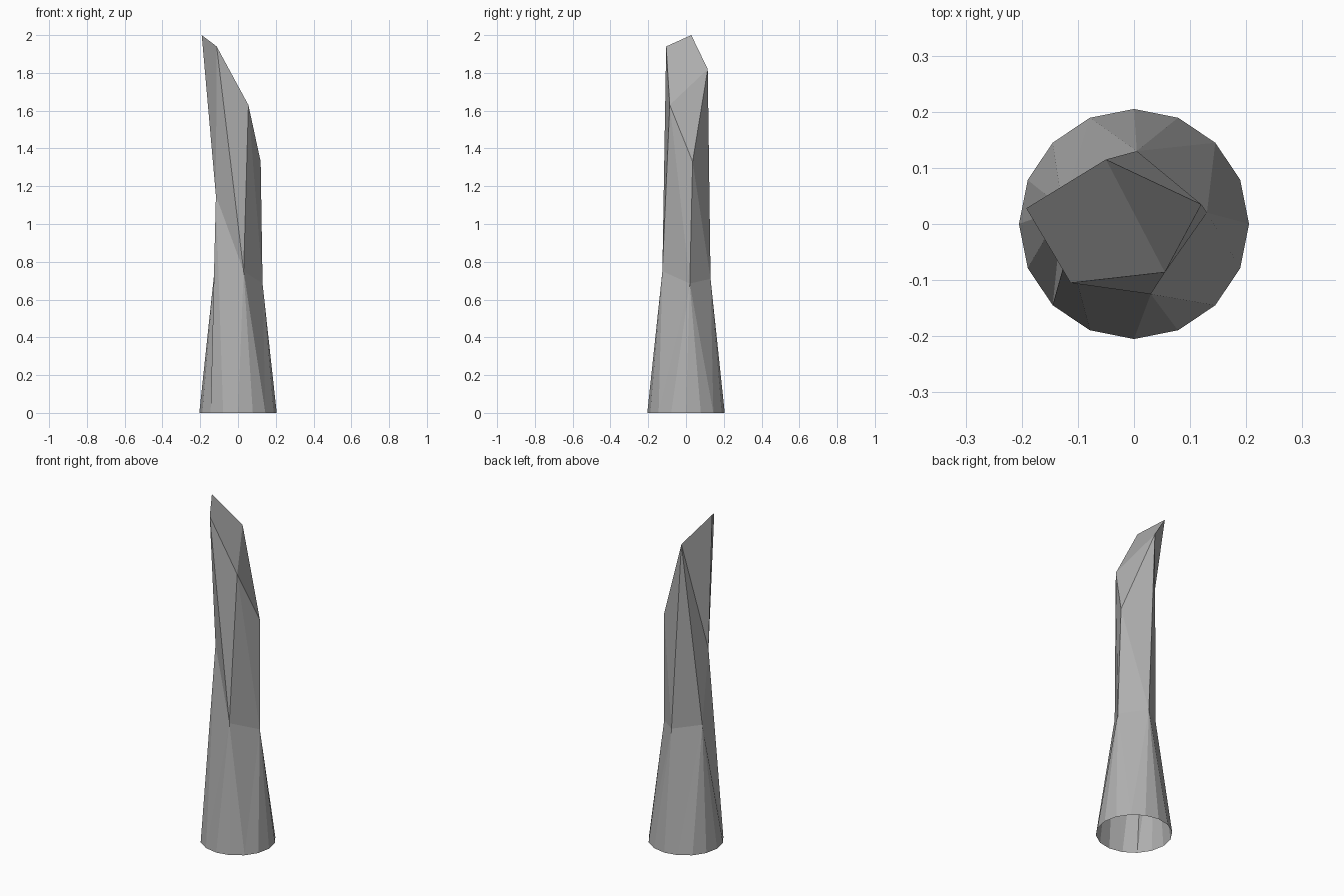
import bpy, bmesh, math

if "Cube" in bpy.data.objects:
    bpy.data.objects.remove(bpy.data.objects["Cube"])

# Stone spike: round open base, five-sided waist, slanted five-sided tip
R, N = 0.205, 16
WAIST = [(0.13, 0.02, 0.685), (0.005, 0.13, 0.71), (-0.127, 0.028, 0.73),
         (-0.117, -0.045, 1.15), (0.03, -0.125, 0.75)]
TIP = [(0.12, 0.035, 1.33), (-0.05, 0.115, 1.82), (-0.192, 0.028, 2.0),
       (-0.113, -0.105, 1.94), (0.055, -0.086, 1.63)]
# Range of base corners that fan up to each waist corner
SPANS = [(-1, 2), (3, 5), (6, 10), (10, 11), (12, 14)]

bm = bmesh.new()
base = [bm.verts.new((R * math.cos(2 * math.pi * i / N), R * math.sin(2 * math.pi * i / N), 0))
        for i in range(N)]
waist = [bm.verts.new(p) for p in WAIST]
tip = [bm.verts.new(p) for p in TIP]
A, B, C, D, E = waist
a, b, c, d, e = tip

# Flared foot
for k, (first, last) in enumerate(SPANS):
    nxt = waist[(k + 1) % 5]
    for i in range(first, last):
        bm.faces.new((waist[k], base[i % N], base[(i + 1) % N]))
    bm.faces.new((waist[k], base[last], nxt))
    if nxt is not D:
        bm.faces.new((nxt, base[last], base[(last + 1) % N]))

# Shaft sides
for f in ((A, B, a), (B, b, a), (B, C, b), (C, D, b), (D, c, b), (D, d, c),
          (D, E, d), (E, e, d), (E, A, e), (A, a, e)):
    bm.faces.new(f)

# Slanted end
bm.faces.new((a, b, e))
bm.faces.new((b, c, d, e))

bmesh.ops.recalc_face_normals(bm, faces=bm.faces)
mesh = bpy.data.meshes.new("stone_spike")
bm.to_mesh(mesh)
bm.free()

# Dark grey stone
stone = bpy.data.materials.new("stone")
stone.diffuse_color = (0.43, 0.43, 0.43, 1)
stone.use_nodes = True
stone.node_tree.nodes["Principled BSDF"].inputs["Base Color"].default_value = stone.diffuse_color
mesh.materials.append(stone)
bpy.context.collection.objects.link(bpy.data.objects.new("stone_spike", mesh))
